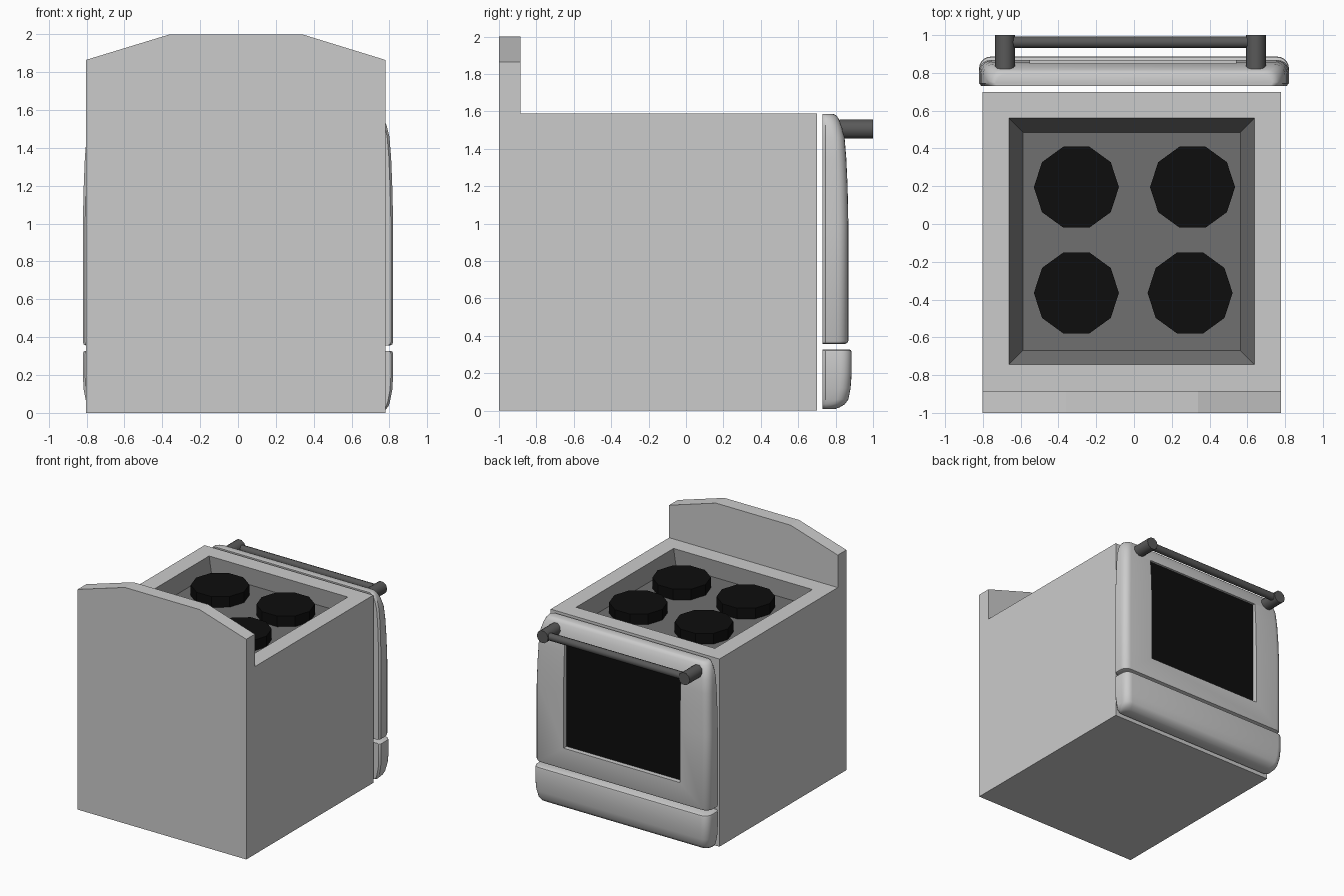
import bpy, bmesh, math
from mathutils import Vector, Matrix

if "Cube" in bpy.data.objects:
    bpy.data.objects.remove(bpy.data.objects["Cube"])


def material(name, v):
    m = bpy.data.materials.new(name)
    m.diffuse_color = (v, v, v, 1)
    m.use_nodes = True
    m.node_tree.nodes["Principled BSDF"].inputs["Base Color"].default_value = m.diffuse_color
    return m


BODY = material("light_grey", 0.8)
DARK = material("dark_grey", 0.16)
METAL = material("handle_grey", 0.1)
BLACK = material("black", 0.004)


def add_object(name, bm, *mats):
    bmesh.ops.recalc_face_normals(bm, faces=bm.faces[:])
    mesh = bpy.data.meshes.new(name)
    bm.to_mesh(mesh)
    bm.free()
    for m in mats:
        mesh.materials.append(m)
    ob = bpy.data.objects.new(name, mesh)
    bpy.context.collection.objects.link(ob)
    return ob


def box_bm(lo, hi):
    bm = bmesh.new()
    lo, hi = Vector(lo), Vector(hi)
    bmesh.ops.create_cube(bm, size=1, matrix=Matrix.Translation((lo + hi) / 2)
                          @ Matrix.Diagonal((*(hi - lo), 1)))
    return bm


def cylinder(name, centre, r, depth, axis, mat, sides=10):
    rot = {"Z": Matrix(), "Y": Matrix.Rotation(math.pi / 2, 4, "X"),
           "X": Matrix.Rotation(math.pi / 2, 4, "Y")}[axis]
    bm = bmesh.new()
    bmesh.ops.create_cone(bm, cap_ends=True, segments=sides, radius1=r, radius2=r,
                          depth=depth, matrix=Matrix.Translation(centre) @ rot
                          @ Matrix.Rotation(math.pi / 2, 4, "Z"))
    # keep a corner on the +x side
    if axis != "X":
        xmax = max(v.co.x for v in bm.verts) - centre[0]
        if xmax < r * 0.99:
            ax = "Z" if axis == "Z" else "Y"
            bmesh.ops.rotate(bm, verts=bm.verts[:], cent=centre,
                             matrix=Matrix.Rotation(math.pi / sides, 3, ax))
    return add_object(name, bm, mat)


def smooth(ob, angle=35):
    bpy.ops.object.select_all(action="DESELECT")
    ob.select_set(True)
    bpy.context.view_layer.objects.active = ob
    bpy.ops.object.shade_smooth_by_angle(angle=math.radians(angle))


# Cabinet with peaked back panel and sunken hob, one mesh
X0, X1, TOP = -0.803, 0.778, 1.59
bm = box_bm((X0, -1, 0), (X1, 0.70, TOP))
for co, no in (((0, -0.885, 0), (0, 1, 0)), ((-0.36, 0, 0), (1, 0, 0)), ((0.34, 0, 0), (1, 0, 0))):
    bmesh.ops.bisect_plane(bm, geom=bm.verts[:] + bm.edges[:] + bm.faces[:],
                           plane_co=co, plane_no=no)
bm.normal_update()
back = [f for f in bm.faces if f.normal.z > 0.9 and f.calc_center_median().y < -0.885]
ext = bmesh.ops.extrude_face_region(bm, geom=back)
for v in (g for g in ext["geom"] if isinstance(g, bmesh.types.BMVert)):
    v.co.z = 2.0 if -0.5 < v.co.x < 0.5 else 1.865
bmesh.ops.delete(bm, geom=[f for f in back if f.is_valid], context="FACES_ONLY")
bmesh.ops.recalc_face_normals(bm, faces=bm.faces[:])
bmesh.ops.dissolve_limit(bm, angle_limit=0.01, verts=bm.verts[:], edges=bm.edges[:])
bm.normal_update()
hob = max((f for f in bm.faces if f.normal.z > 0.99), key=lambda f: f.calc_area())
bmesh.ops.inset_region(bm, faces=[hob], thickness=0.14, use_even_offset=True)
walls = bmesh.ops.inset_region(bm, faces=[hob], thickness=0.075, use_even_offset=True)["faces"]
for v in hob.verts:
    v.co.z -= 0.1
for f in walls + [hob]:
    f.material_index = 1
add_object("cabinet", bm, BODY, DARK)

# Burners
for i, (x, y) in enumerate(((-0.305, 0.195), (0.31, 0.195), (-0.305, -0.365), (0.297, -0.365))):
    cylinder(f"burner_{i + 1}", (x, y, 1.533), 0.225, 0.095, "Z", BLACK)


def panel(name, levels, radius=0.06, steps=5):
    """Stack of horizontal sections (z, half width, front y) with rounded front corners."""
    bm = bmesh.new()
    rings = []
    for z, w, front in levels:
        half = [(w - 0.012, 0.73), (w, 0.745)]
        ry = min(radius, front - 0.75)
        for k in range(steps + 1):
            a = math.pi / 2 * k / steps
            half.append((w - radius + radius * math.cos(a), front - ry + ry * math.sin(a)))
        pts = half + [(-x, y) for x, y in reversed(half)]
        rings.append([bm.verts.new((x, y, z)) for x, y in pts])
    n = len(rings[0])
    for a, b in zip(rings, rings[1:]):
        for i in range(n):
            bm.faces.new((a[i], a[(i + 1) % n], b[(i + 1) % n], b[i]))
    bm.faces.new(rings[0])
    bm.faces.new(rings[-1])
    return add_object(name, bm, BODY)


# Oven door with window opening
door = panel("oven_door", [(0.357, 0.805, 0.85), (0.362, 0.815, 0.863), (0.375, 0.82, 0.868),
                           (1.0, 0.82, 0.868), (1.2, 0.815, 0.864), (1.35, 0.809, 0.857),
                           (1.46, 0.80, 0.848), (1.52, 0.785, 0.832), (1.56, 0.768, 0.817),
                           (1.578, 0.752, 0.805), (1.585, 0.735, 0.79)])
cutter = add_object("window_cutter", box_bm((-0.55, 0.828, 0.54), (0.54, 1.0, 1.455)), BODY)
cutter.hide_render = True
cutter.hide_viewport = True
mod = door.modifiers.new("window_opening", "BOOLEAN")
mod.operation, mod.solver, mod.object = "DIFFERENCE", "EXACT", cutter
smooth(door)
add_object("window_glass", box_bm((-0.548, 0.80, 0.542), (0.538, 0.831, 1.453)), BLACK)

# Bottom drawer
smooth(panel("drawer", [(0.01, 0.76, 0.80), (0.017, 0.78, 0.82), (0.035, 0.795, 0.85),
                        (0.06, 0.803, 0.868), (0.12, 0.815, 0.88), (0.2, 0.82, 0.886),
                        (0.31, 0.82, 0.886), (0.322, 0.817, 0.883), (0.327, 0.808, 0.873)]))

# Handle
for side, x in (("left", 0.645), ("right", -0.683)):
    smooth(cylinder(f"handle_post_{side}", (x, 0.91, 1.505), 0.053, 0.18, "Y", METAL), 40)
smooth(cylinder("handle_bar", (-0.019, 0.962, 1.505), 0.031, 1.30, "X", METAL), 40)
